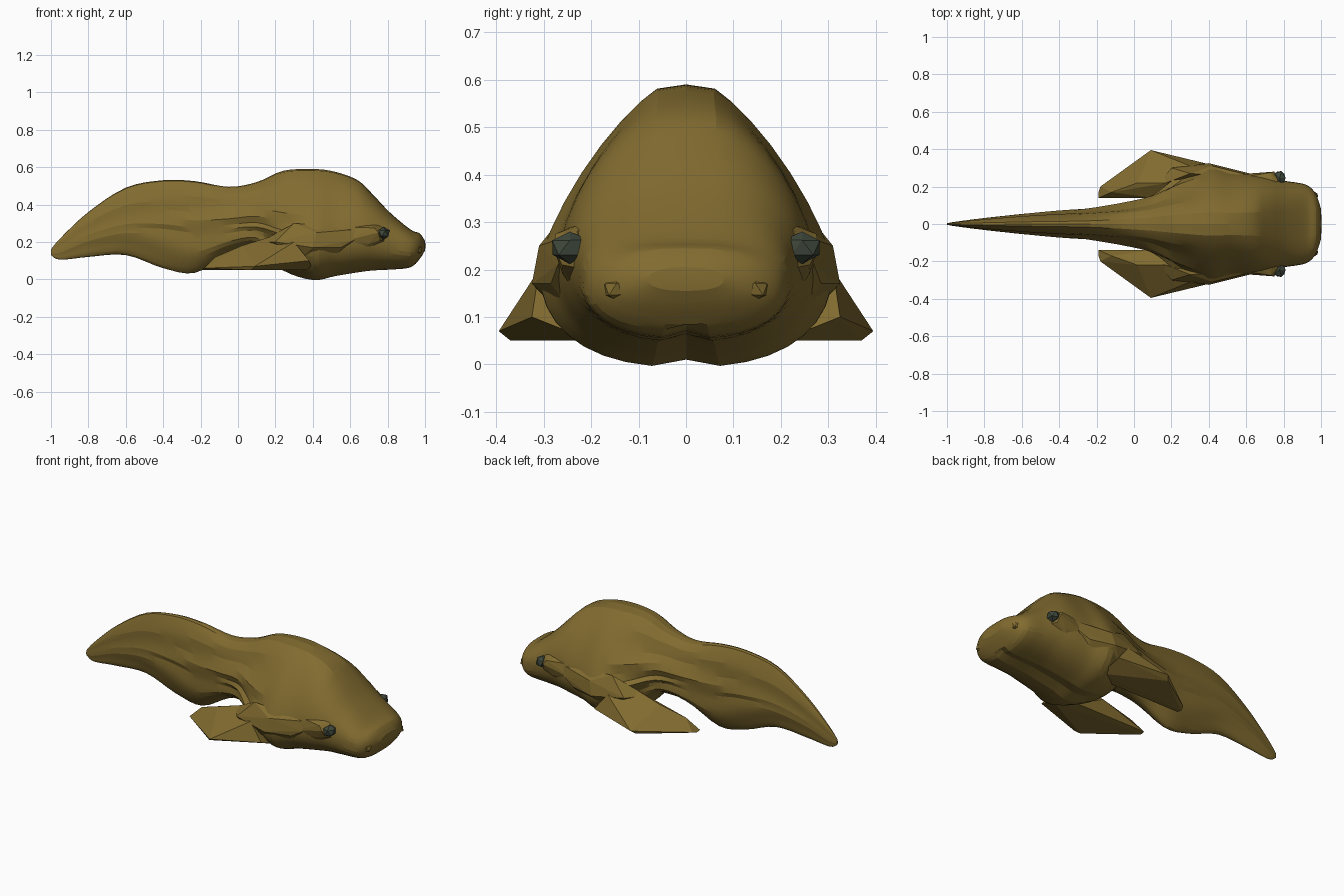
import bpy, bmesh, math, random
from mathutils import Vector

random.seed(4)
cube = bpy.data.objects.get("Cube")
if cube:
    bpy.data.objects.remove(cube, do_unlink=True)


def make_material(name, colour):
    mat = bpy.data.materials.new(name)
    mat.use_nodes = True
    mat.diffuse_color = colour
    mat.node_tree.nodes["Principled BSDF"].inputs["Base Color"].default_value = colour
    return mat


skin = make_material("olive brown skin", (.22, .147, .029, 1))
eye_dark = make_material("dark grey green", (.05, .065, .045, 1))


def add_object(name, bm, mat, smooth_angle=None, mirrored=False):
    bmesh.ops.recalc_face_normals(bm, faces=bm.faces)
    mesh = bpy.data.meshes.new(name)
    bm.to_mesh(mesh)
    bm.free()
    mesh.materials.append(mat)
    obj = bpy.data.objects.new(name, mesh)
    bpy.context.collection.objects.link(obj)
    if mirrored:
        mod = obj.modifiers.new("Mirror", 'MIRROR')
        mod.use_axis = (False, True, False)
    if smooth_angle:
        bpy.ops.object.select_all(action='DESELECT')
        obj.select_set(True)
        bpy.context.view_layer.objects.active = obj
        bpy.ops.object.shade_smooth_by_angle(angle=math.radians(smooth_angle))


# Body stations: x, top, bottom, half width, widest height, roundness of the top
STATIONS = [
    (-1, .16, .13, .004, .14, 2), (-.95, .22, .105, .012, .15, 2),
    (-.8, .36, .12, .03, .22, 1.7), (-.6, .49, .13, .05, .27, 1.6),
    (-.4, .53, .06, .068, .27, 1.5), (-.23, .525, .035, .085, .25, 1.5),
    (-.05, .495, .13, .115, .27, 1.5), (.1, .52, .16, .155, .28, 1.5),
    (.24, .58, .045, .24, .24, 1.3), (.4, .59, -.006, .31, .21, 1.3),
    (.52, .575, .015, .28, .22, 1.4), (.64, .53, .035, .265, .23, 1.6),
    (.72, .455, .045, .25, .23, 1.8), (.81, .36, .05, .23, .2, 2.1),
    (.92, .268, .062, .21, .17, 2.4), (.972, .245, .11, .16, .17, 2.2),
    (1, .205, .155, .08, .18, 2),
]
SIDES, STEPS = 36, 4


def spline(a, b, c, d, t):
    return b + .5 * t * (c - a + t * (2*a - 5*b + 4*c - d + t * (3*(b - c) + d - a)))


def station_at(i, t):
    last = len(STATIONS) - 1
    rows = [STATIONS[min(max(k, 0), last)] for k in (i - 1, i, i + 1, i + 2)]
    return [spline(*vals, t) for vals in zip(*rows)]


def signed_power(v, p):
    return math.copysign(abs(v) ** p, v)


def section(x, top, bottom, width, mid, power):
    points = []
    head = min(max((x - .2) * 5, 0), 1)
    for k in range(SIDES):
        a = 2 * math.pi * k / SIDES
        c, s = math.cos(a), math.sin(a)
        above = s > 0
        p = power if above else 1.9 + .5 * head
        y = width * signed_power(c, 2 / p)
        # flattened crown
        if above and abs(c) > .01:
            y = y * .86 + math.copysign(.14 * width, c)
        z = mid + (top - mid if above else mid - bottom) * signed_power(s, 2 / p)
        # long folds along the tail flanks
        y *= 1 + .09 * (1 - head) * math.sin(13 * z - 5 * x + 9 * abs(s))
        # central furrow under the throat
        if not above:
            z += .016 * head * math.exp(-(y / .025) ** 2) * (x < .95)
        points.append((x, y, z))
    return points


bm = bmesh.new()
rings = []
for i in range(len(STATIONS) - 1):
    for j in range(STEPS):
        rings.append(section(*station_at(i, j / STEPS)))
rings.append(section(*STATIONS[-1]))
rings = [[bm.verts.new(p) for p in ring] for ring in rings]
for r1, r2 in zip(rings, rings[1:]):
    for k in range(SIDES):
        n = (k + 1) % SIDES
        bm.faces.new((r1[k], r1[n], r2[n], r2[k]))
bm.faces.new(rings[0])
# rounded nose tip
tip = bm.verts.new((1.003, 0, .18))
for k in range(SIDES):
    bm.faces.new((rings[-1][k], rings[-1][(k + 1) % SIDES], tip))
add_object("body_and_tail", bm, skin, 14)


def hull(name, points):
    bm = bmesh.new()
    for p in points:
        bm.verts.new(p)
    bmesh.ops.convex_hull(bm, input=bm.verts)
    loose = [v for v in bm.verts if not v.link_faces]
    bmesh.ops.delete(bm, geom=loose, context='VERTS')
    add_object(name, bm, skin, mirrored=True)


# Angular side fins sweeping back from the cheeks
hull("side_fin", [
    (-.19, .14, .055), (-.19, .17, .05), (-.18, .2, .06), (-.12, .17, .12),
    (.09, .395, .07), (.07, .37, .05), (.02, .22, .18), (.08, .14, .09),
    (.1, .14, .15), (.18, .22, .23), (.38, .325, .1), (.3, .31, .2),
    (.28, .14, .055), (.4, .2, .05)])

# Creased cheek folds between fin and eye
hull("cheek_fold", [
    (.12, .2, .2), (.2, .3, .2), (.4, .325, .17), (.42, .31, .25),
    (.3, .27, .3), (.55, .285, .17), (.5, .22, .08), (.3, .24, .08),
    (.66, .25, .27), (.62, .27, .21)])

# Bony ridge carrying the eye
hull("eye_ridge", [
    (.58, .25, .28), (.62, .2, .31), (.74, .21, .3), (.77, .23, .28),
    (.73, .275, .275), (.75, .28, .25), (.76, .262, .21), (.8, .21, .2),
    (.7, .26, .19), (.55, .265, .2), (.65, .22, .13)])


def blob(name, centre, size, mat, rough):
    bm = bmesh.new()
    bmesh.ops.create_icosphere(bm, subdivisions=1, radius=1)
    for v in bm.verts:
        v.co *= 1 + random.uniform(-rough, rough)
        v.co = Vector(centre) + Vector(a * b for a, b in zip(v.co, size))
    add_object(name, bm, mat, mirrored=True)


# Eyes and nostril bumps
blob("eye", (.778, .245, .246), (.036, .045, .035), eye_dark, .05)
blob("nostril", (.96, .147, .158), (.026, .028, .026), skin, .1)
